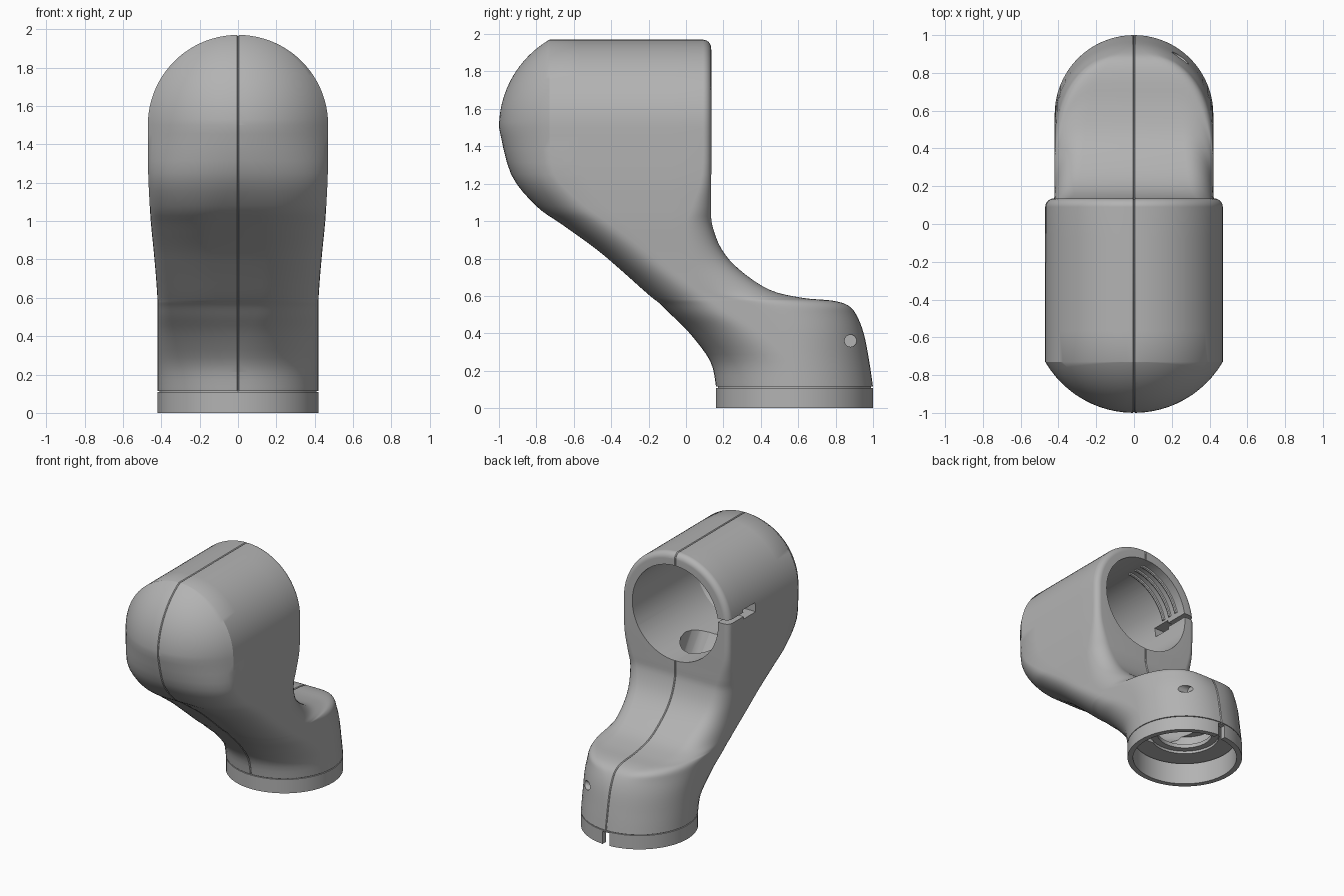
import bpy, bmesh
from math import sin, cos, acos, sqrt, pi, radians
from mathutils import Matrix, Vector

cube = bpy.data.objects.get("Cube")
if cube:
    bpy.data.objects.remove(cube, do_unlink=True)

grey = bpy.data.materials.new("plain grey")
grey.use_nodes = True
grey.diffuse_color = (0.45, 0.45, 0.45, 1)
grey.node_tree.nodes["Principled BSDF"].inputs["Base Color"].default_value = (0.45, 0.45, 0.45, 1)


def finish(bm, name):
    bmesh.ops.remove_doubles(bm, verts=bm.verts, dist=1e-5)
    bmesh.ops.dissolve_degenerate(bm, edges=bm.edges, dist=1e-6)
    bmesh.ops.recalc_face_normals(bm, faces=bm.faces)
    mesh = bpy.data.meshes.new(name)
    bm.to_mesh(mesh)
    bm.free()
    mesh.materials.append(grey)
    obj = bpy.data.objects.new(name, mesh)
    bpy.context.collection.objects.link(obj)
    return obj


def select(obj):
    bpy.ops.object.select_all(action="DESELECT")
    obj.select_set(True)
    bpy.context.view_layer.objects.active = obj


def smooth(obj):
    select(obj)
    bpy.ops.object.shade_smooth_by_angle(angle=radians(32))


def lathe(name, profile, matrix, closed=False):
    """Turn (radius, height) points about local z."""
    bm = bmesh.new()
    vs = [bm.verts.new((r, 0, h)) for r, h in profile]
    pairs = list(zip(vs, vs[1:])) + ([(vs[-1], vs[0])] if closed else [])
    edges = [bm.edges.new(p) for p in pairs]
    bmesh.ops.spin(bm, geom=vs + edges, axis=(0, 0, 1), cent=(0, 0, 0),
                   angle=2 * pi, steps=72, use_merge=True)
    bm.transform(matrix)
    return finish(bm, name)


def box(name, low, high):
    bm = bmesh.new()
    bmesh.ops.create_cube(bm, size=1)
    low, high = Vector(low), Vector(high)
    bm.transform(Matrix.Translation((low + high) / 2) @ Matrix.Diagonal((*(high - low), 1)))
    return finish(bm, name)


def tube(name, points, radius, resolution):
    """Sweep a round bar along a path and turn it into a mesh."""
    curve = bpy.data.curves.new(name, "CURVE")
    curve.dimensions = "3D"
    curve.bevel_depth, curve.bevel_resolution, curve.use_fill_caps = radius, resolution, True
    spline = curve.splines.new("POLY")
    spline.points.add(len(points) - 1)
    for p, co in zip(spline.points, points):
        p.co = (*co, 1)
    curve.materials.append(grey)
    obj = bpy.data.objects.new(name, curve)
    bpy.context.collection.objects.link(obj)
    select(obj)
    bpy.ops.object.convert(target="MESH")
    return bpy.context.view_layer.objects.active


def cut(obj, cutter):
    mod = obj.modifiers.new("cut", "BOOLEAN")
    mod.operation, mod.solver, mod.object = "DIFFERENCE", "EXACT", cutter
    select(obj)
    bpy.ops.object.modifier_apply(modifier="cut")
    bpy.data.objects.remove(cutter, do_unlink=True)


# Head: cylinder along y with a spherical front and a rounded back rim
R, DOME, MID, FIL, BACK = 0.47, 0.544, 1.5, 0.045, 0.135
N = 12

# Neck sections: z, half width, front y, front depth, front corner, back y, back depth, back corner
KEYS = [
    (.115, .42, .16, .42, .42, 1, .42, .42),
    (.25, .42, .13, .41, .41, .98, .42, .42),
    (.4, .42, .02, .36, .37, .95, .42, .4),
    (.5, .42, -.08, .31, .33, .91, .44, .36),
    (.55, .42, -.13, .29, .31, .865, .45, .3),
    (.575, .42, -.16, .28, .3, .78, .45, .24),
    (.59, .42, -.18, .28, .3, .62, .38, .18),
    (.633, .422, -.23, .27, .3, .446, .32, .16),
    (.74, .43, -.35, .25, .3, .286, .25, .15),
    (.85, .44, -.48, .25, .3, .19, .18, .14),
    (.98, .453, -.66, .26, .33, .14, .14, .12),
    (1.08, .46, -.8, .26, .37, .135, .1, .09),
    (1.25, .468, -.935, .23, .45, .135, .05, .05),
    (MID, R, -1, .27, R, BACK, FIL, FIL)]


def spline_rows(keys, steps):
    rows = []
    for i in range(len(keys) - 1):
        p = [keys[max(0, min(len(keys) - 1, i + k))] for k in (-1, 0, 1, 2)]
        for s in range(steps):
            t = s / steps
            rows.append([b + t * (c - a) / 2 + t * t * (a - 2.5 * b + 2 * c - d / 2)
                         + t ** 3 * (1.5 * (b - c) + (d - a) / 2) for a, b, c, d in zip(*p)])
    return rows


def front_arc(w, yf, df, rf, t0):
    rf = min(rf, w)
    pts = [(0, yf)]
    for k in range(N + 1):
        a = pi / 2 + (t0 - pi / 2) * k / N
        pts.append((w - rf + rf * cos(a) / cos(t0), yf + df - df * (sin(a) - sin(t0)) / (1 - sin(t0))))
    return pts


def neck_section(z, w, yf, df, rf, yb, db, rb):
    t = max(0, min(1, (z - 1.05) / 0.45))
    front = front_arc(w, yf, df, rf, acos(R / DOME) * t * t * (3 - 2 * t))
    rb = min(rb, w)
    turn = [pi / 2 * k / N for k in range(N + 1)]
    return front, [(w - rb + rb * cos(a), yb - db + db * sin(a)) for a in turn]


def head_section(z):
    dz = z - MID
    w, rho = sqrt(R * R - dz * dz), sqrt(DOME ** 2 - dz * dz)
    yf = DOME - 1 - rho
    front = front_arc(w, yf, -0.73 - yf, w, acos(w / rho))
    inner = R - FIL
    last = pi / 2 if dz <= inner else acos((dz - inner) / FIL)
    turn = [last * k / N for k in range(N + 1)]
    return front, [(sqrt(max(0, (inner + FIL * cos(a)) ** 2 - dz * dz)), BACK - FIL + FIL * sin(a))
                   for a in turn]


sections = [(row[0], *neck_section(*row)) for row in spline_rows(KEYS, 4)]
for k in range(25):
    height = MID + R * sin(radians(88.5) * k / 24)
    sections.append((height, *head_section(height)))

bm = bmesh.new()
loops, front_line, back_line = [], [], []
for z, front, back in sections:
    (ax, ay), (bx, by) = front[-1], back[0]
    side = [(ax + (bx - ax) * k / 5, ay + (by - ay) * k / 5) for k in range(1, 5)]
    half = front + side + back + [(0, back[-1][1])]
    loop = half + [(-x, y) for x, y in reversed(half[1:-1])]
    loops.append([bm.verts.new((x, y, z)) for x, y in loop])
    front_line.append((0, half[0][1], z))
    back_line.append((0, half[-1][1], z))
for low, high in zip(loops, loops[1:]):
    for i in range(len(low)):
        j = (i + 1) % len(low)
        bm.faces.new((low[i], low[j], high[j], high[i]))
bm.faces.new(loops[0])
bm.faces.new(loops[-1])
body = finish(bm, "elbow_body")

# Hollow head, duct down the neck and stepped socket in the foot
along_back = Matrix.Translation((0, 0, MID)) @ Matrix.Rotation(-pi / 2, 4, "X")
foot = Matrix.Translation((0, 0.58, 0))
bore = [(0, .4), (.375, .4), (.375, -.66), (.3, -.77), (.18, -.85), (0, -.89)]
cut(body, lathe("head_bore", bore, along_back))
cut(body, tube("duct", [(0, -.3, 1.3), (0, -.04, .76), (0, .3, .46), (0, .6, .3)], 0.17, 6))
cut(body, lathe("socket", [(0, -.1), (.4, -.1), (.4, .18), (.25, .18), (.25, .32), (0, .32)], foot))

# Centre seam, side keyway and screw hole
cut(body, tube("seam", front_line + back_line[::-1], 0.006, 0))
cut(body, box("slit", (-.6, -.06, 1.53), (-.3, .3, 1.56)))
cut(body, box("key_window", (-.6, -.2, 1.51), (-.3, -.05, 1.58)))
sideways = Matrix.Translation((0.2, 0.88, 0.36)) @ Matrix.Rotation(pi / 2, 4, "Y")
cut(body, lathe("screw_hole", [(0, 0), (.032, 0), (.032, .4), (0, .4)], sideways))
cut(body, box("ledge_slot", (.12, .36, .1), (.2, .62, .22)))
smooth(body)

# Foot collar with a sleeve into the socket and a notch at the back
collar = lathe("foot_collar", [(.42, 0), (.42, .109), (.41, .109), (.41, .17), (.38, .17), (.38, 0)],
               foot, closed=True)
cut(collar, box("notch", (-.03, .9, -.1), (.03, 1.1, .1)))
smooth(collar)

# Inner flange of the socket
smooth(lathe("socket_flange", [(.255, .2), (.2, .2), (.2, .23), (.255, .23)], foot, closed=True))

# Curved grip ribs inside the head opening
for i, y in enumerate((0.05, -0.02, -0.09)):
    arc = [radians(95 + 70 * k / 20) for k in range(21)]
    smooth(tube(f"grip_rib_{i + 1}", [(.375 * cos(a), y, MID + .375 * sin(a)) for a in arc], 0.014, 2))
